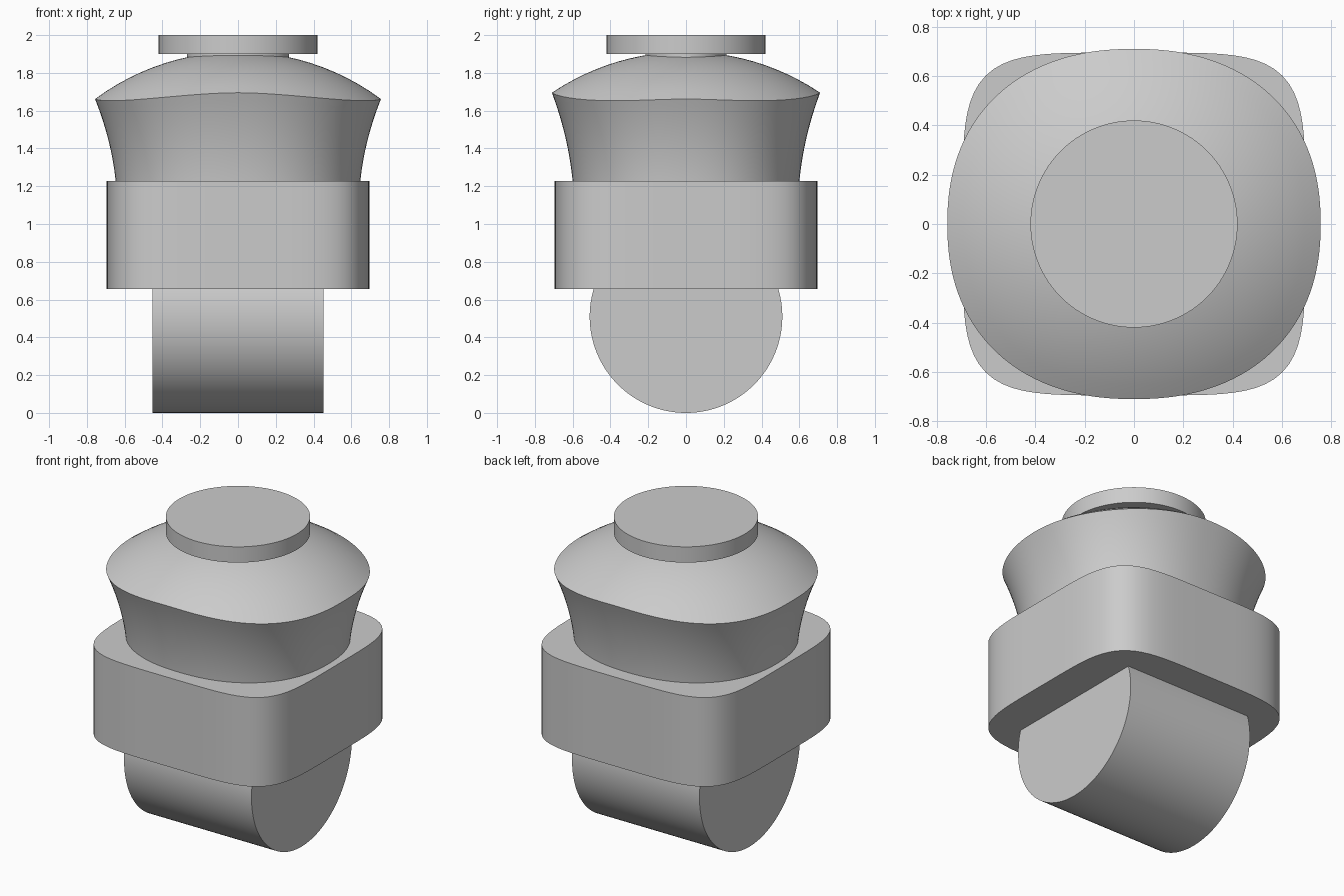
import bpy
import bmesh
from math import cos, sin, pi, sqrt, radians
from mathutils import Matrix

cube = bpy.data.objects.get("Cube")
if cube:
    bpy.data.objects.remove(cube, do_unlink=True)

SEGMENTS = 128
GREY = (0.6, 0.6, 0.6, 1.0)
grey = bpy.data.materials.new("plain grey")
grey.use_nodes = True
grey.diffuse_color = GREY
grey.node_tree.nodes["Principled BSDF"].inputs["Base Color"].default_value = GREY


def superellipse(rx, ry, power):
    """Closed outline between an ellipse (power 2) and a rectangle."""
    points = []
    for i in range(SEGMENTS):
        a = 2 * pi * i / SEGMENTS
        c, s = cos(a), sin(a)
        r = (abs(c) ** power + abs(s) ** power) ** (-1 / power)
        points.append((rx * r * c, ry * r * s))
    return points


def loft(name, rings, matrix=Matrix()):
    """Skin a stack of equal rings and cap both ends."""
    bm = bmesh.new()
    loops = [[bm.verts.new(p) for p in ring] for ring in rings]
    for low, high in zip(loops, loops[1:]):
        for i in range(SEGMENTS):
            j = (i + 1) % SEGMENTS
            bm.faces.new((low[i], low[j], high[j], high[i]))
    bm.faces.new(loops[0][::-1])
    bm.faces.new(loops[-1])
    bm.transform(matrix)
    mesh = bpy.data.meshes.new(name)
    bm.to_mesh(mesh)
    bm.free()
    mesh.materials.append(grey)
    obj = bpy.data.objects.new(name, mesh)
    bpy.context.collection.objects.link(obj)
    bpy.ops.object.select_all(action="DESELECT")
    obj.select_set(True)
    bpy.context.view_layer.objects.active = obj
    bpy.ops.object.shade_smooth_by_angle(angle=radians(30))
    return obj


def prism(name, rx, ry, z0, z1, power=2, matrix=Matrix()):
    outline = superellipse(rx, ry, power)
    return loft(name, [[(x, y, z) for x, y in outline] for z in (z0, z1)], matrix)


def dome_z(x, y, apex=1.912, radius=1.27):
    return apex - radius + sqrt(radius ** 2 - x * x - y * y)


# Horizontal drum at the bottom, lying along x
prism("bottom_drum", 0.51, 0.51, -0.453, 0.453,
      matrix=Matrix.Translation((0, 0, 0.51)) @ Matrix.Rotation(pi / 2, 4, "Y"))

# Rounded square body
prism("body_block", 0.695, 0.695, 0.655, 1.228, power=4.8)

# Flared neck whose rim follows the dome, then the dome itself
BASE_Z, STEPS = 1.2, 12
rim = superellipse(0.757, 0.71, 2.25)
base = superellipse(0.645, 0.598, 2.25)
rings = []
for k in range(STEPS + 1):
    t = k / STEPS
    f = 0.35 * t + 0.65 * t * t
    rings.append([(bx + (rx - bx) * f, by + (ry - by) * f,
                   BASE_Z + (dome_z(rx, ry) - BASE_Z) * t)
                  for (bx, by), (rx, ry) in zip(base, rim)])
for k in range(1, STEPS):
    s = 1 - k / STEPS
    rings.append([(x * s, y * s, dome_z(x * s, y * s)) for x, y in rim])
loft("flared_head", rings)

# Short oval stem and flat round cap
prism("cap_stem", 0.27, 0.215, 1.86, 1.92)
prism("top_cap", 0.42, 0.42, 1.899, 2.0)
